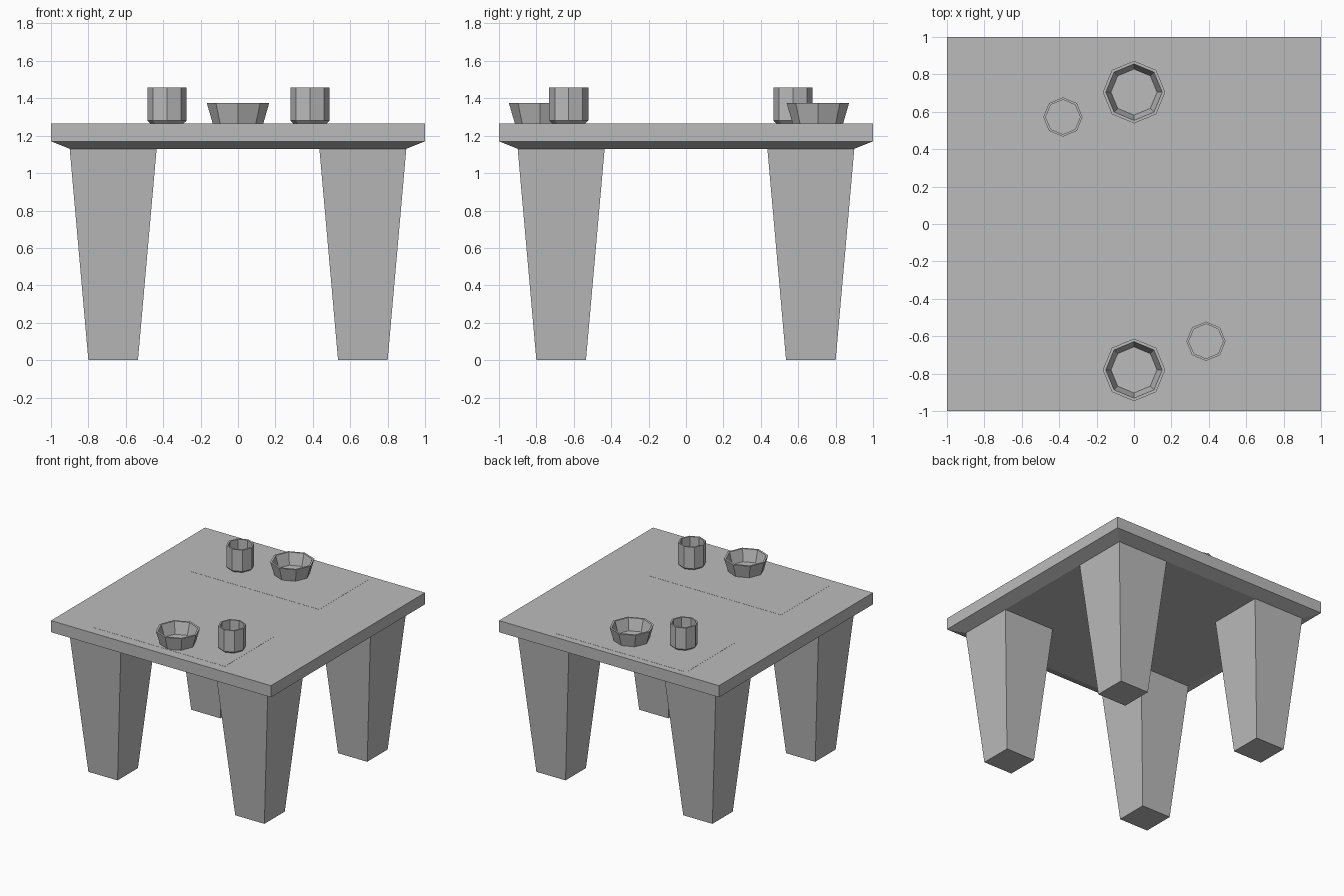
import bpy, bmesh, math

if "Cube" in bpy.data.objects:
    bpy.data.objects.remove(bpy.data.objects["Cube"])

grey = bpy.data.materials.new("plain_grey")
grey.diffuse_color = (0.5, 0.5, 0.5, 1)
grey.use_nodes = True
grey.node_tree.nodes["Principled BSDF"].inputs["Base Color"].default_value = grey.diffuse_color

TOP = 1.265


def loft(name, rings, cap=True):
    """Skin a list of equal-length point rings into a solid."""
    bm = bmesh.new()
    loops = [[bm.verts.new(p) for p in ring] for ring in rings]
    n = len(loops[0])
    for a, b in zip(loops, loops[1:]):
        for i in range(n):
            j = (i + 1) % n
            bm.faces.new((a[i], a[j], b[j], b[i]))
    bm.faces.new(loops[0][::-1])
    if cap:
        bm.faces.new(loops[-1])
    bmesh.ops.recalc_face_normals(bm, faces=bm.faces)
    mesh = bpy.data.meshes.new(name)
    bm.to_mesh(mesh)
    bm.free()
    mesh.materials.append(grey)
    obj = bpy.data.objects.new(name, mesh)
    bpy.context.collection.objects.link(obj)
    return obj


def rect(x0, x1, y0, y1, z):
    return [(x0, y0, z), (x1, y0, z), (x1, y1, z), (x0, y1, z)]


def vessel(name, x, y, profile):
    """Eight-sided open container from a (radius, height) profile."""
    rings = [[(x + r * math.cos(i * math.pi / 4), y + r * math.sin(i * math.pi / 4), TOP + h)
              for i in range(8)] for r, h in profile]
    return loft(name, rings)


# Table top with a sloped lower edge
loft("table_top", [rect(-s, s, -s, s, z) for s, z in ((0.9, 1.13), (1, 1.17), (1, TOP))])

# Four tapered legs
for sx, side in ((-1, "left"), (1, "right")):
    for sy, end in ((-1, "front"), (1, "back")):
        rings = []
        for inner, outer, z in ((0.535, 0.8, 0), (0.435, 0.9, 1.132)):
            xs = sorted((sx * inner, sx * outer))
            ys = sorted((sy * inner, sy * outer))
            rings.append(rect(*xs, *ys, z))
        loft(f"{end}_{side}_leg", rings)

# Thin place mats
for name, y0, y1 in (("front_mat", -0.92, -0.285), ("back_mat", 0.305, 0.945)):
    loft(name, [rect(-0.665, 0.525, y0, y1, z) for z in (TOP - 0.001, TOP + 0.001)])

# Bowls and cups: outer wall, rim, inner wall, floor
bowl = ((0.135, 0), (0.167, 0.11), (0.151, 0.11), (0.123, 0.015))
cup = ((0.088, 0), (0.105, 0.016), (0.105, 0.192), (0.092, 0.192), (0.092, 0.018))
vessel("front_bowl", 0, -0.78, bowl)
vessel("back_bowl", 0, 0.705, bowl)
vessel("front_cup", 0.385, -0.627, cup)
vessel("back_cup", -0.38, 0.572, cup)
